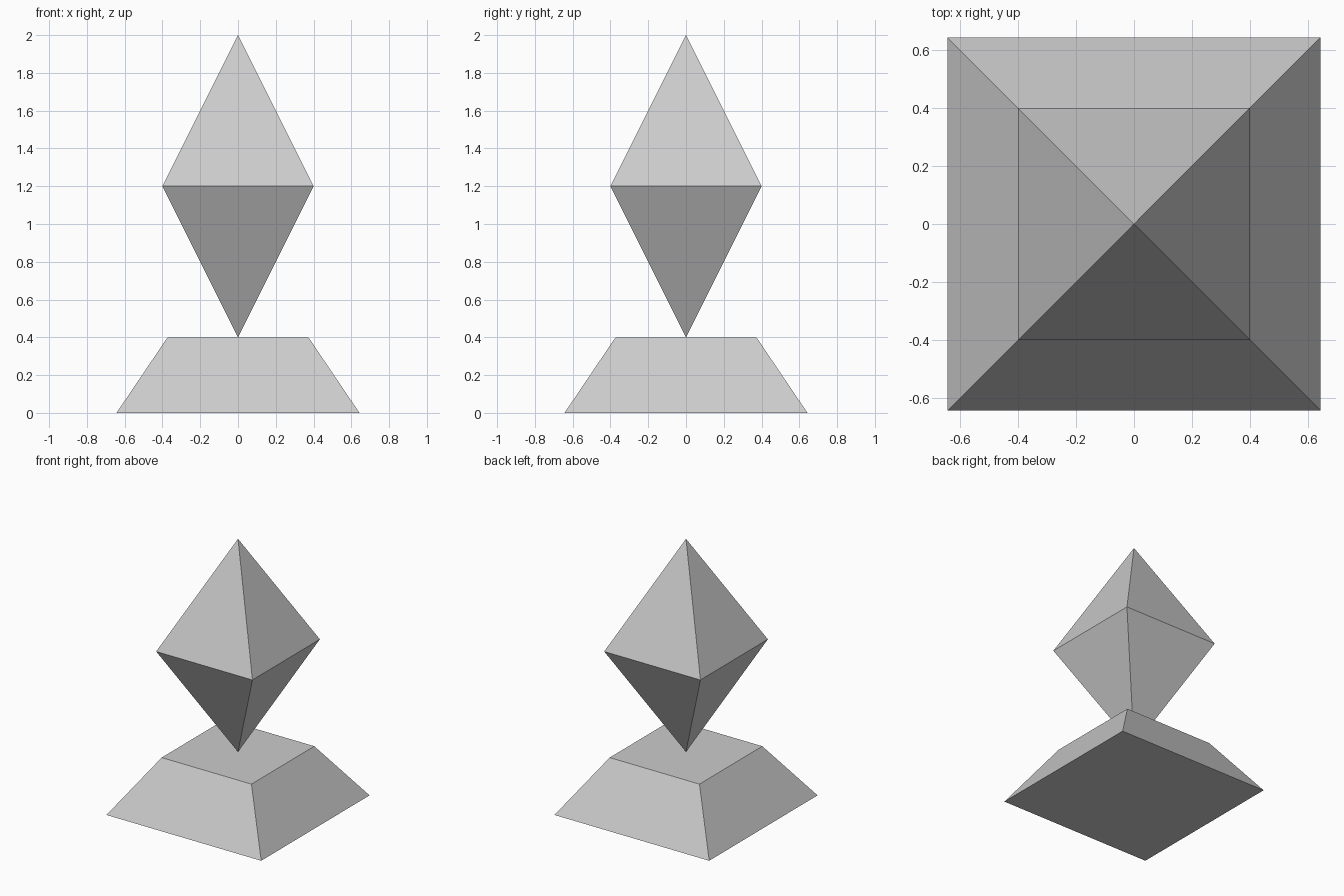
import bpy, bmesh
from math import pi, sqrt
from mathutils import Matrix

if "Cube" in bpy.data.objects:
    bpy.data.objects.remove(bpy.data.objects["Cube"])


def square_solid(name, profile, capped):
    """Stack four-sided frustums through (half_width, z) profile points."""
    bm = bmesh.new()
    for (w1, z1), (w2, z2) in zip(profile, profile[1:]):
        place = Matrix.Translation((0, 0, (z1 + z2) / 2)) @ Matrix.Rotation(pi / 4, 4, 'Z')
        bmesh.ops.create_cone(bm, cap_ends=capped, segments=4,
                              radius1=w1 * sqrt(2), radius2=w2 * sqrt(2),
                              depth=z2 - z1, matrix=place)
    # Weld the seam between sections and collapse the pointed tips
    bmesh.ops.remove_doubles(bm, verts=bm.verts[:], dist=1e-4)
    bmesh.ops.recalc_face_normals(bm, faces=bm.faces[:])
    mesh = bpy.data.meshes.new(name)
    bm.to_mesh(mesh)
    bm.free()
    obj = bpy.data.objects.new(name, mesh)
    bpy.context.collection.objects.link(obj)
    return obj


# Tapered pedestal
square_solid("base", [(0.643, 0), (0.373, 0.4)], capped=True)

# Double-pointed crystal balanced on the pedestal
square_solid("crystal", [(0, 0.4), (0.4, 1.2), (0, 2.0)], capped=False)
